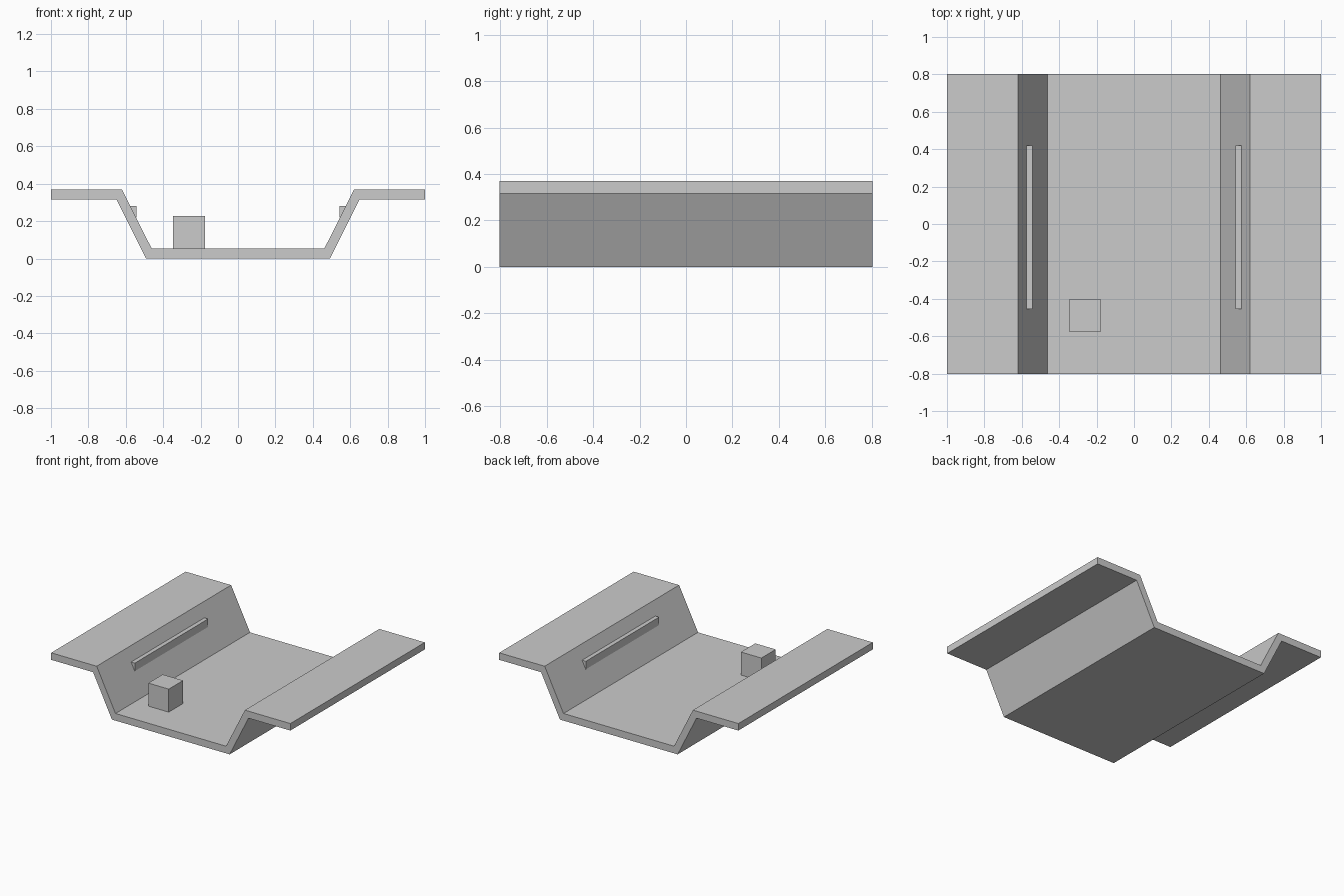
import bpy, bmesh

if "Cube" in bpy.data.objects:
    bpy.data.objects.remove(bpy.data.objects["Cube"])


def extrude_profile(name, points, y0, y1):
    """Extrude a closed (x, z) profile along y."""
    bm = bmesh.new()
    face = bm.faces.new([bm.verts.new((x, y0, z)) for x, z in points])
    result = bmesh.ops.extrude_face_region(bm, geom=[face])
    verts = [v for v in result["geom"] if isinstance(v, bmesh.types.BMVert)]
    bmesh.ops.translate(bm, verts=verts, vec=(0, y1 - y0, 0))
    bmesh.ops.recalc_face_normals(bm, faces=bm.faces)
    mesh = bpy.data.meshes.new(name)
    bm.to_mesh(mesh)
    bm.free()
    obj = bpy.data.objects.new(name, mesh)
    bpy.context.collection.objects.link(obj)
    return obj


def box(name, x0, x1, y0, y1, z0, z1):
    return extrude_profile(name, [(x0, z0), (x1, z0), (x1, z1), (x0, z1)], y0, y1)


# Folded channel: floor, sloping walls and flat side flanges
upper = [(0.462, 0.054), (0.62, 0.369), (1.0, 0.369)]
lower = [(1.0, 0.316), (0.65, 0.316), (0.492, 0.0)]
half = upper + lower
profile = half + [(-x, z) for x, z in reversed(half)]
extrude_profile("channel", profile, -0.803, 0.803)

# Rail on each sloping wall, its back sunk into the wall
for side, label in ((-1, "left"), (1, "right")):
    x0, x1 = sorted((side * 0.585, side * 0.544))
    box(label + "_rail", x0, x1, -0.455, 0.42, 0.22, 0.28)

# Small block standing on the floor
box("floor_block", -0.347, -0.176, -0.576, -0.405, 0.054, 0.228)
